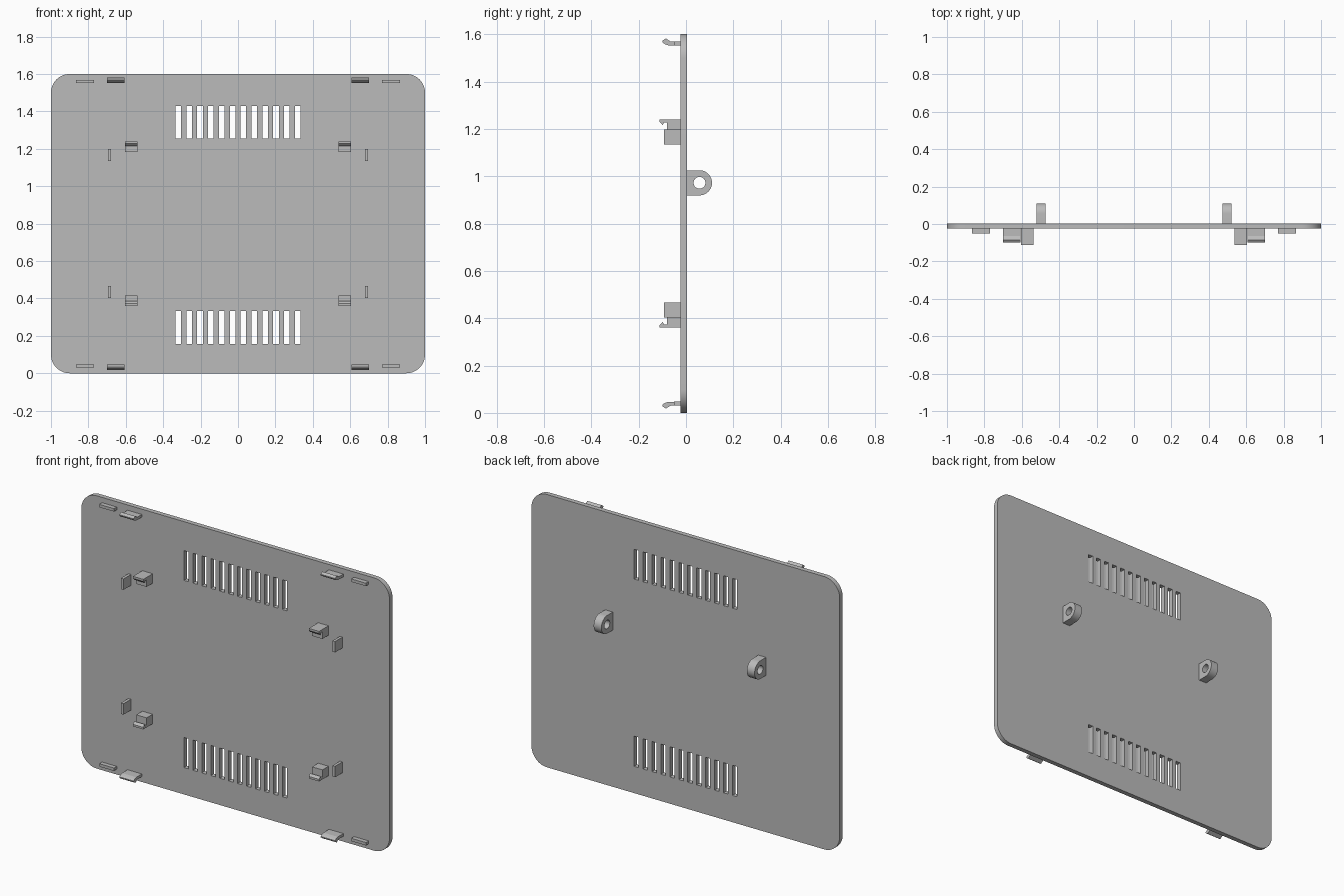
import bpy
import bmesh
from math import cos, sin, pi, radians
from mathutils import Vector

cube = bpy.data.objects.get("Cube")
if cube:
    bpy.data.objects.remove(cube, do_unlink=True)

grey = bpy.data.materials.new("light grey plastic")
grey.use_nodes = True
COLOUR = (0.5, 0.5, 0.5, 1)
grey.diffuse_color = COLOUR
grey.node_tree.nodes["Principled BSDF"].inputs["Base Color"].default_value = COLOUR

BACK, FRONT = 0.004, -0.024     # panel faces in y
ROOT = -0.02                    # front fittings start slightly inside the panel
MID = 0.8                       # height of the panel centre


def arc(cx, cy, r, start, end, steps):
    angles = [radians(start + (end - start) * i / steps) for i in range(steps + 1)]
    return [(cx + r * cos(a), cy + r * sin(a)) for a in angles]


def prism(name, profiles, low, high, axis="x"):
    """Extrude closed profiles along x (profile is y, z) or along y (profile is x, z)."""
    bm = bmesh.new()
    for profile in profiles:
        if axis == "x":
            points = [(low, a, b) for a, b in profile]
            shift = Vector((high - low, 0, 0))
        else:
            points = [(a, low, b) for a, b in profile]
            shift = Vector((0, high - low, 0))
        face = bm.faces.new([bm.verts.new(p) for p in points])
        moved = bmesh.ops.extrude_face_region(bm, geom=[face], use_keep_orig=True)
        verts = [v for v in moved["geom"] if isinstance(v, bmesh.types.BMVert)]
        bmesh.ops.translate(bm, verts=verts, vec=shift)
    bmesh.ops.recalc_face_normals(bm, faces=bm.faces)
    mesh = bpy.data.meshes.new(name)
    bm.to_mesh(mesh)
    bm.free()
    mesh.materials.append(grey)
    obj = bpy.data.objects.new(name, mesh)
    bpy.context.collection.objects.link(obj)
    return obj


def rect(a0, a1, b0, b1):
    return [(a0, b0), (a1, b0), (a1, b1), (a0, b1)]


def cut(obj, cutter):
    """Subtract the cutter from the object and discard the cutter."""
    cutter.hide_render = True
    mod = obj.modifiers.new("cut", "BOOLEAN")
    mod.operation = "DIFFERENCE"
    mod.solver = "EXACT"
    mod.object = cutter
    result = obj.evaluated_get(bpy.context.evaluated_depsgraph_get())
    mesh = bpy.data.meshes.new_from_object(result)
    obj.modifiers.clear()
    obj.data = mesh
    bpy.data.objects.remove(cutter, do_unlink=True)


def smooth(obj):
    bpy.ops.object.select_all(action="DESELECT")
    obj.select_set(True)
    bpy.context.view_layer.objects.active = obj
    bpy.ops.object.shade_smooth_by_angle(angle=radians(30))


# Rounded panel
R = 0.1
outline = (arc(1 - R, 1.6 - R, R, 0, 90, 12) + arc(R - 1, 1.6 - R, R, 90, 180, 12)
           + arc(R - 1, R, R, 180, 270, 12) + arc(1 - R, R, R, 270, 360, 12))
panel = prism("panel", [outline], FRONT, BACK, "y")

# Two rows of ventilation slots
slots = []
for z0, z1 in ((0.157, 0.334), (1.255, 1.43)):
    for i in range(12):
        x = (i - 5.5) * 0.058
        slots.append(rect(x - 0.015, x + 0.015, z0, z1))
cut(panel, prism("slot_cutter", slots, -0.1, 0.1, "y"))
smooth(panel)

# Front fitting profiles in y, z for the upper half
stop_tab = rect(-0.05, ROOT, 1.552, 1.569)
edge_hook = [(ROOT, 1.553), (-0.075, 1.553), (-0.09, 1.558), (-0.1, 1.566),
             (-0.1, 1.572), (-0.085, 1.582), (-0.065, 1.569), (ROOT, 1.569)]
guide_rib = rect(-0.093, ROOT, 1.134, 1.198)
clip = [(ROOT, 1.184), (-0.08, 1.184), (-0.08, 1.226), (-0.094, 1.226),
        (-0.098, 1.215), (-0.111, 1.228), (-0.111, 1.24), (ROOT, 1.24)]
fittings = [("stop_tab", stop_tab, 0.77, 0.865),
            ("edge_hook", edge_hook, 0.607, 0.7),
            ("guide_rib", guide_rib, 0.678, 0.695),
            ("inner_clip", clip, 0.537, 0.604)]

# Fittings mirrored left to right and top to bottom
for name, profile, x0, x1 in fittings:
    for side, sx in (("left", 1), ("right", -1)):
        prism(f"{name}_upper_{side}", [profile], sx * x0, sx * x1)
        lower = [(y, 2 * MID - z) for y, z in profile]
        prism(f"{name}_lower_{side}", [lower], sx * x0, sx * x1)

# Rounded lugs with a cross hole on the back
HY, HZ, LR = 0.057, 0.972, 0.053
lug_profile = [(0, HZ - LR)] + arc(HY, HZ, LR, -90, 90, 24) + [(0, HZ + LR)]
for side, sx in (("left", 1), ("right", -1)):
    lug = prism(f"back_lug_{side}", [lug_profile], sx * 0.472, sx * 0.522)
    hole = arc(HY, HZ, 0.025, 0, 345, 23)
    cut(lug, prism("hole_cutter", [hole], sx * 0.4, sx * 0.6))
    smooth(lug)
